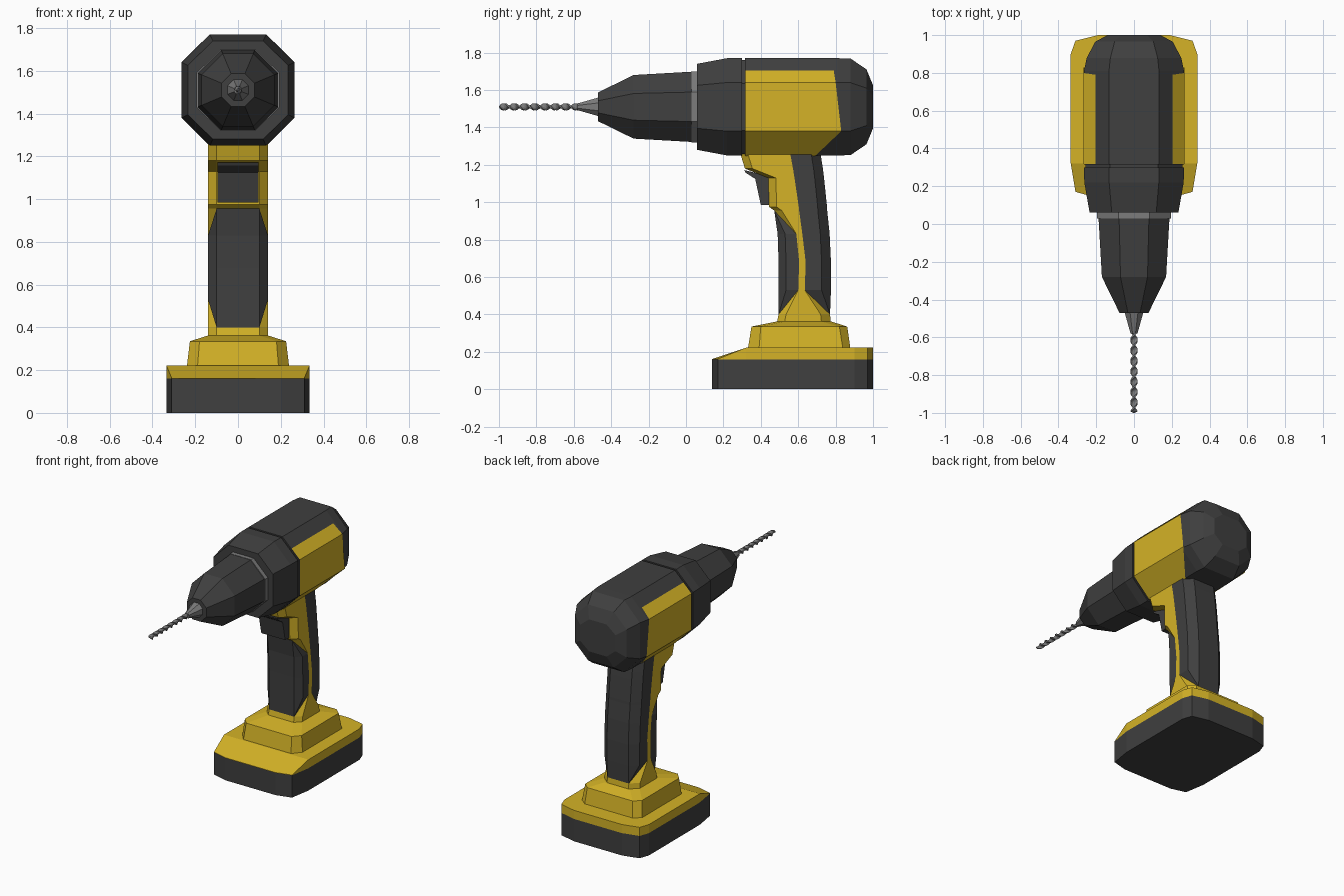
import bpy, bmesh, math

if "Cube" in bpy.data.objects:
    bpy.data.objects.remove(bpy.data.objects["Cube"])


def material(name, rgb):
    m = bpy.data.materials.new(name)
    m.diffuse_color = (*rgb, 1)
    m.use_nodes = True
    m.node_tree.nodes["Principled BSDF"].inputs["Base Color"].default_value = m.diffuse_color
    return m


DARK = material("dark_rubber", (0.05, 0.05, 0.05))
YELLOW = material("yellow_plastic", (0.66, 0.45, 0.02))
STEEL = material("steel", (0.2, 0.2, 0.2))
CZ = 1.51  # height of the barrel axis


def finish(name, bm, mats):
    bmesh.ops.remove_doubles(bm, verts=bm.verts, dist=0.0005)
    bmesh.ops.recalc_face_normals(bm, faces=bm.faces)
    me = bpy.data.meshes.new(name)
    bm.to_mesh(me)
    bm.free()
    ob = bpy.data.objects.new(name, me)
    bpy.context.collection.objects.link(ob)
    for m in mats:
        me.materials.append(m)
    return ob


def loft(name, rings, mats, pick=None, caps=True):
    """Skin equal-length closed rings; pick(row, side) gives the material slot."""
    bm = bmesh.new()
    rows = [[bm.verts.new(p) for p in r] for r in rings]
    n = len(rows[0])
    for i, (a, b) in enumerate(zip(rows, rows[1:])):
        for j in range(n):
            k = (j + 1) % n
            f = bm.faces.new((a[j], a[k], b[k], b[j]))
            f.material_index = pick(i, j) if pick else 0
    if caps:
        bm.faces.new(rows[0])
        bm.faces.new(rows[-1])
    return finish(name, bm, mats)


def octagon(y, sx, sz, k=0.42):
    q = [(k, 1), (1, k), (1, -k), (k, -1), (-k, -1), (-1, -k), (-1, k), (-k, 1)]
    return [(sx * a, y, CZ + sz * b) for a, b in q]


def mirrored(half):
    """Close a half outline of (x, y, z) points across x = 0."""
    return half + [(-x, y, z) for x, y, z in reversed(half)]


# Motor housing with rounded back, and the front collar with its seam
loft("motor_housing", [octagon(y, sx, sz, 0.5) for y, sx, sz in [
    (0.315, .265, .26), (0.81, .265, .26), (0.88, .25, .258),
    (0.965, .205, .2), (1.0, .14, .115)]], [DARK])
loft("housing_seam", [octagon(y, .256, .251, 0.5) for y in (0.28, 0.33)], [DARK])
loft("front_collar", [octagon(y, sx, sz, 0.5) for y, sx, sz in [
    (0.06, .235, .23), (0.22, .263, .26), (0.3, .265, .26)]], [DARK])

# Yellow panel wrapping the sides and underside of the housing
o = 0.003
strip = [(.2, .79, 1.70), (.265 + o, .80, 1.64), (.265 + o, .83, 1.38),
         (.133, .69, 1.25 - o)]
strip[0] = (.2 + o, .79, 1.70 + o)
bm = bmesh.new()
back = [bm.verts.new(p) for p in mirrored(strip)]
front = [bm.verts.new((x, .318, z)) for x, _, z in mirrored(strip)]
# the two upper ends stay open, leaving the dark top uncovered
pts = mirrored(strip)
for j in range(len(pts) - 1):
    bm.faces.new((front[j], front[j + 1], back[j + 1], back[j]))
finish("side_panel", bm, [YELLOW])

# Chuck, clamping ring, jaws
loft("chuck_ring", [octagon(y, .195, .19) for y in (0.03, 0.07)], [STEEL])
loft("chuck", [octagon(y, r, r) for y, r in [
    (0.035, .188), (-0.28, .17), (-0.47, .077)]], [DARK])
loft("chuck_jaws", [octagon(y, r, r) for y, r in [
    (-0.46, .052), (-0.58, .018)]], [STEEL])

# Twisted drill bit
bit = []
STEPS = 72
for i in range(STEPS + 1):
    t = i / STEPS
    a = t * 8 * math.pi
    s = 1 if i < STEPS - 1 else (0.9 if i < STEPS else 0.25)
    ring = []
    for u, v in [(.018, .006), (.006, .008), (-.006, .008), (-.018, .006),
                 (-.018, -.006), (-.006, -.008), (.006, -.008), (.018, -.006)]:
        ring.append((s * (u * math.cos(a) - v * math.sin(a)), -0.56 - 0.44 * t,
                     CZ + s * (u * math.sin(a) + v * math.cos(a))))
    bit.append(ring)
loft("drill_bit", bit, [STEEL])

# Handle: rows of (z, front y, front grip edge, back grip edge, back y)
handle = [(.35, .485, .485, .775, .775), (.40, .495, .495, .77, .77),
          (.53, .495, .60, .635, .775), (.68, .495, .605, .64, .775),
          (.83, .49, .59, .622, .768), (.955, .472, .472, .605, .755),
          (.975, .445, .445, .603, .754), (1.13, .44, .44, .58, .738),
          (1.18, .315, .315, .572, .732), (1.255, .292, .292, .558, .72),
          (1.30, .292, .292, .555, .715)]
CF, CB = 0.04, 0.05  # front and back chamfer lengths


def handle_ring(z, f, yf, yb, b):
    def p(y):
        x = min(.14, .10 + .04 * (y - f) / CF, .085 + .055 * (b - y) / CB)
        return (x, y, z)
    return mirrored([p(f), p(min(f + CF, yf)), p(yf), p(max(f + CF, yf)),
                     p(min(b - CB, yb)), p(yb), p(max(b - CB, yb)), p(b)])


def handle_colour(i, j):
    side = min(j, 14 - j) if j < 15 else -1  # -1 is the front strip
    if side <= 1:
        return 1 if 1 <= i <= 4 else 0
    return 1 if side >= 5 and i >= 1 else 0


loft("handle", [handle_ring(*r) for r in handle], [YELLOW, DARK], handle_colour)

# Trigger, extruded across x
trigger = [(.312, 1.172), (.318, 1.158), (.37, 1.125), (.40, .985),
           (.47, .985), (.47, 1.14), (.40, 1.15)]
loft("trigger", [[(x, y, z) for y, z in trigger] for x in (-.095, .095)], [DARK])

# Battery pack
foot = [(.2, .14), (.31, .17), (.335, .32), (.335, .9), (.31, .97), (.19, 1.0)]
loft("battery", [mirrored([(x, y, z) for x, y in foot]) for z in (0, .16)], [DARK])

# Yellow foot plate whose front part slopes down to the battery edge
low = mirrored([(x, y, .16) for x, y in foot])
high = mirrored([(x, y, .162 if y < .3 else .222) for x, y in foot])
bm = bmesh.new()
a, b = [[bm.verts.new(p) for p in ring] for ring in (low, high)]
for j in range(12):
    k = (j + 1) % 12
    bm.faces.new((a[j], a[k], b[k], b[j]))
bm.faces.new(b[2:10])
bm.faces.new(b[9:] + b[:3])
bm.faces.new(a)
finish("foot_plate", bm, [YELLOW])

# Stepped pedestal joining handle and foot
pedestal = [(.21, .19, .24, .33, .39, .84, .88), (.335, .18, .225, .35, .40, .82, .862),
            (.362, .10, .14, .485, .525, .725, .777)]
loft("pedestal", [mirrored([(xi, y0, z), (xo, y1, z), (xo, y2, z), (xi, y3, z)])
                  for z, xi, xo, y0, y1, y2, y3 in pedestal], [YELLOW])
